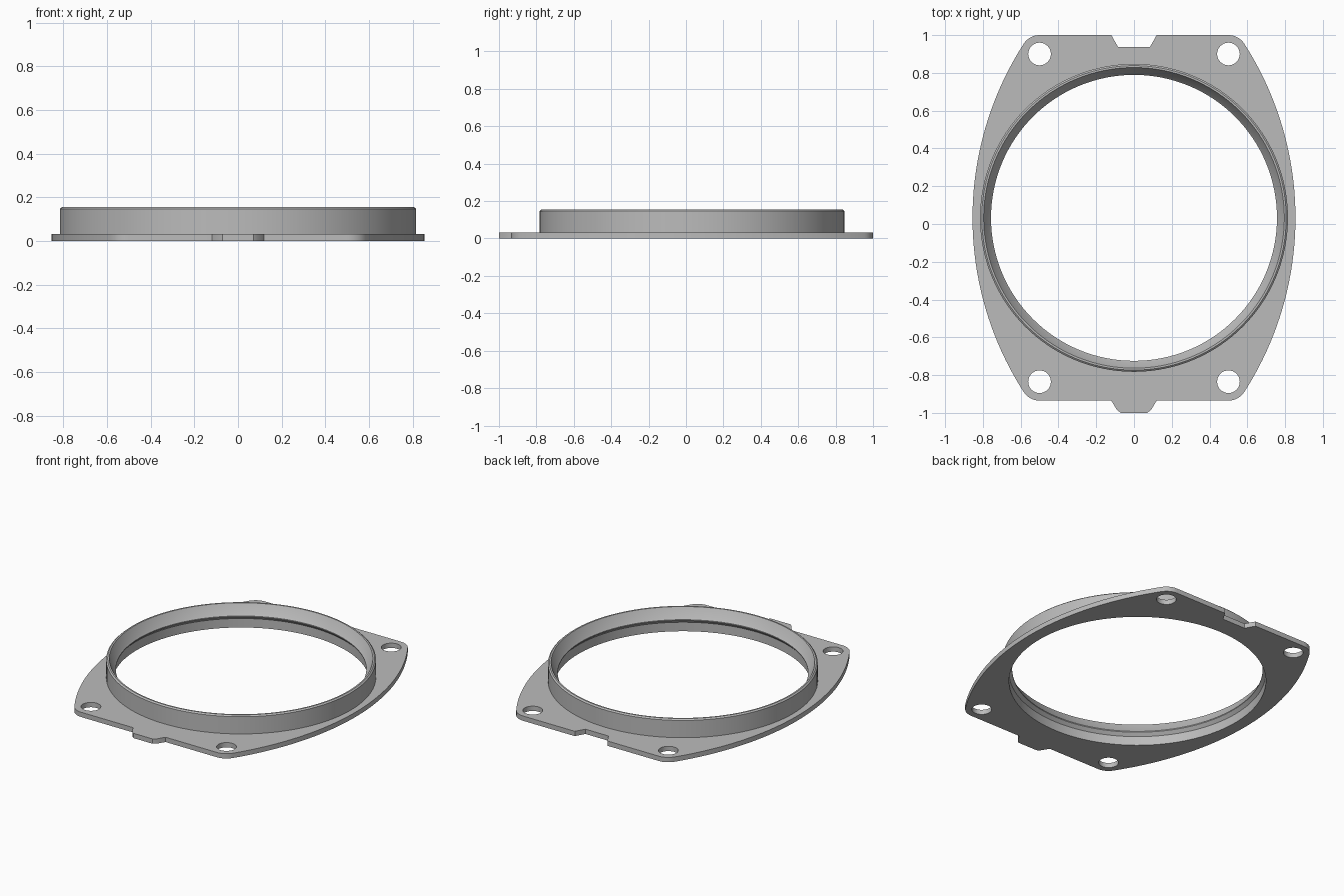
import bpy, bmesh
from math import sin, cos, pi, atan2, hypot, radians

cube = bpy.data.objects.get("Cube")
if cube:
    bpy.data.objects.remove(cube, do_unlink=True)

CY = 0.0325             # centre of the ring
THICK = 0.032           # flange thickness
HX, HY = 0.5, 0.8675    # screw hole offsets from the ring centre
CORNER = 0.1            # corner radius
HALF_W = 0.855          # flange half width

mat = bpy.data.materials.new("satin grey")
mat.use_nodes = True
grey = (0.5, 0.5, 0.5, 1)
mat.diffuse_color = grey
mat.node_tree.nodes["Principled BSDF"].inputs["Base Color"].default_value = grey


def arc(cx, cy, r, a0, a1, n):
    return [(cx + r * cos(a0 + (a1 - a0) * i / n), cy + r * sin(a0 + (a1 - a0) * i / n))
            for i in range(n + 1)]


def circle(cx, cy, r, n):
    return arc(cx, cy, r, 0, 2 * pi, n)[:-1]


def flange_outline():
    # Side arc radius chosen so it runs tangent into the corner rounds
    d = HALF_W - HX
    big = (d * d + HY * HY - CORNER ** 2) / (2 * (d - CORNER))
    cx = HALF_W - big
    a = atan2(HY, HX - cx)
    right = arc(HX, CY - HY, CORNER, -pi / 2, -a, 8)
    right += arc(cx, CY, big, -a, a, 40)[1:]
    right += arc(HX, CY + HY, CORNER, a, pi / 2, 8)[1:]
    top, bottom = CY + HY + CORNER, CY - HY - CORNER
    notch = [(0.12, top), (0.085, top - 0.062)]
    tab = [(0.07, -1.0), (0.09, -0.985), (0.12, bottom)]
    half = tab + right + notch
    return half + [(-x, y) for x, y in reversed(half)]


bm = bmesh.new()


def loop(points, z):
    return [bm.verts.new((x, y, z)) for x, y in points]


def edges_of(vs):
    out = []
    for i, v in enumerate(vs):
        w = vs[(i + 1) % len(vs)]
        out.append(bm.edges.get((v, w)) or bm.edges.new((v, w)))
    return out


def wall(a, b):
    for i in range(len(a)):
        j = (i + 1) % len(a)
        bm.faces.new((a[i], a[j], b[j], b[i]))


# Flange rim and the four screw holes
bottom_loops, top_loops = [], []
shapes = [flange_outline()]
shapes += [circle(sx * HX, CY + sy * HY, 0.06, 32) for sx in (-1, 1) for sy in (-1, 1)]
for pts in shapes:
    low, high = loop(pts, 0), loop(pts, THICK)
    wall(low, high)
    bottom_loops.append(low)
    top_loops.append(high)

# Collar profile: up the outside, over the rim, down the funnel and undercut
profile = [(0.815, THICK), (0.815, 0.147), (0.806, 0.155), (0.796, 0.155),
           (0.765, 0.095), (0.757, 0.086), (0.757, 0.08), (0.776, 0.06), (0.776, 0)]
rings = [loop(circle(0, CY, r, 128), z) for r, z in profile]
for a, b in zip(rings, rings[1:]):
    wall(a, b)
top_loops.append(rings[0])
bottom_loops.append(rings[-1])

# Flat top and bottom of the flange
for loops, nz in ((bottom_loops, -1), (top_loops, 1)):
    edges = [e for vs in loops for e in edges_of(vs)]
    bmesh.ops.triangle_fill(bm, edges=edges, use_beauty=True, normal=(0, 0, nz))

bmesh.ops.recalc_face_normals(bm, faces=bm.faces[:])
mesh = bpy.data.meshes.new("flanged_ring")
bm.to_mesh(mesh)
bm.free()
mesh.materials.append(mat)
ring = bpy.data.objects.new("flanged_ring", mesh)
bpy.context.collection.objects.link(ring)

bpy.ops.object.select_all(action='DESELECT')
ring.select_set(True)
bpy.context.view_layer.objects.active = ring
bpy.ops.object.shade_smooth_by_angle(angle=radians(25))
